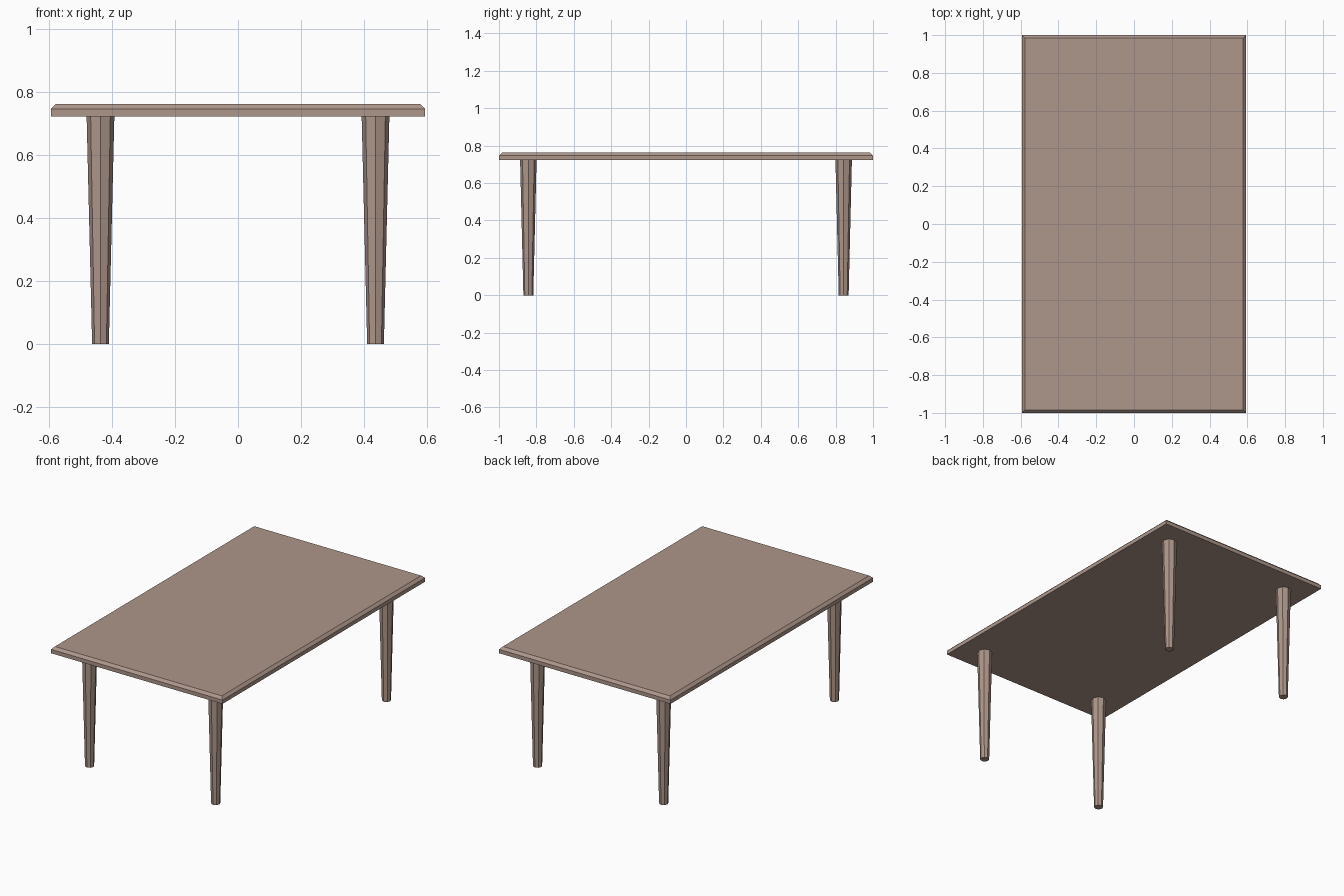
import bpy, bmesh
from mathutils import Matrix

if "Cube" in bpy.data.objects:
    bpy.data.objects.remove(bpy.data.objects["Cube"])

wood = bpy.data.materials.new("taupe_wood")
wood.diffuse_color = (0.42, 0.305, 0.255, 1)
wood.use_nodes = True
wood.node_tree.nodes["Principled BSDF"].inputs["Base Color"].default_value = wood.diffuse_color

HX, HY = 0.593, 1.0
Z_UNDER, Z_EDGE, Z_TOP = 0.722, 0.746, 0.762
CHAMFER = 0.016


def add_object(name, bm):
    bmesh.ops.recalc_face_normals(bm, faces=bm.faces)
    mesh = bpy.data.meshes.new(name)
    bm.to_mesh(mesh)
    bm.free()
    mesh.materials.append(wood)
    obj = bpy.data.objects.new(name, mesh)
    bpy.context.collection.objects.link(obj)
    return obj


# Tabletop: slab with a chamfered upper rim
bm = bmesh.new()
rings = []
for z, inset in ((Z_UNDER, 0), (Z_EDGE, 0), (Z_TOP, CHAMFER)):
    x, y = HX - inset, HY - inset
    rings.append([bm.verts.new((sx * x, sy * y, z))
                  for sx, sy in ((-1, -1), (1, -1), (1, 1), (-1, 1))])
for low, high in zip(rings, rings[1:]):
    for i in range(4):
        j = (i + 1) % 4
        bm.faces.new((low[i], low[j], high[j], high[i]))
bm.faces.new(rings[0])
bm.faces.new(rings[-1])
add_object("tabletop", bm)

# Legs: tapered octagonal posts
for side, sx in (("left", -1), ("right", 1)):
    for end, sy in (("front", -1), ("back", 1)):
        bm = bmesh.new()
        bmesh.ops.create_cone(bm, cap_ends=True, segments=8,
                              radius1=0.0265, radius2=0.044, depth=Z_UNDER,
                              matrix=Matrix.Translation((0, 0, Z_UNDER / 2)))
        leg = add_object(f"{end}_{side}_leg", bm)
        leg.location = (sx * 0.436, sy * 0.843, 0)
